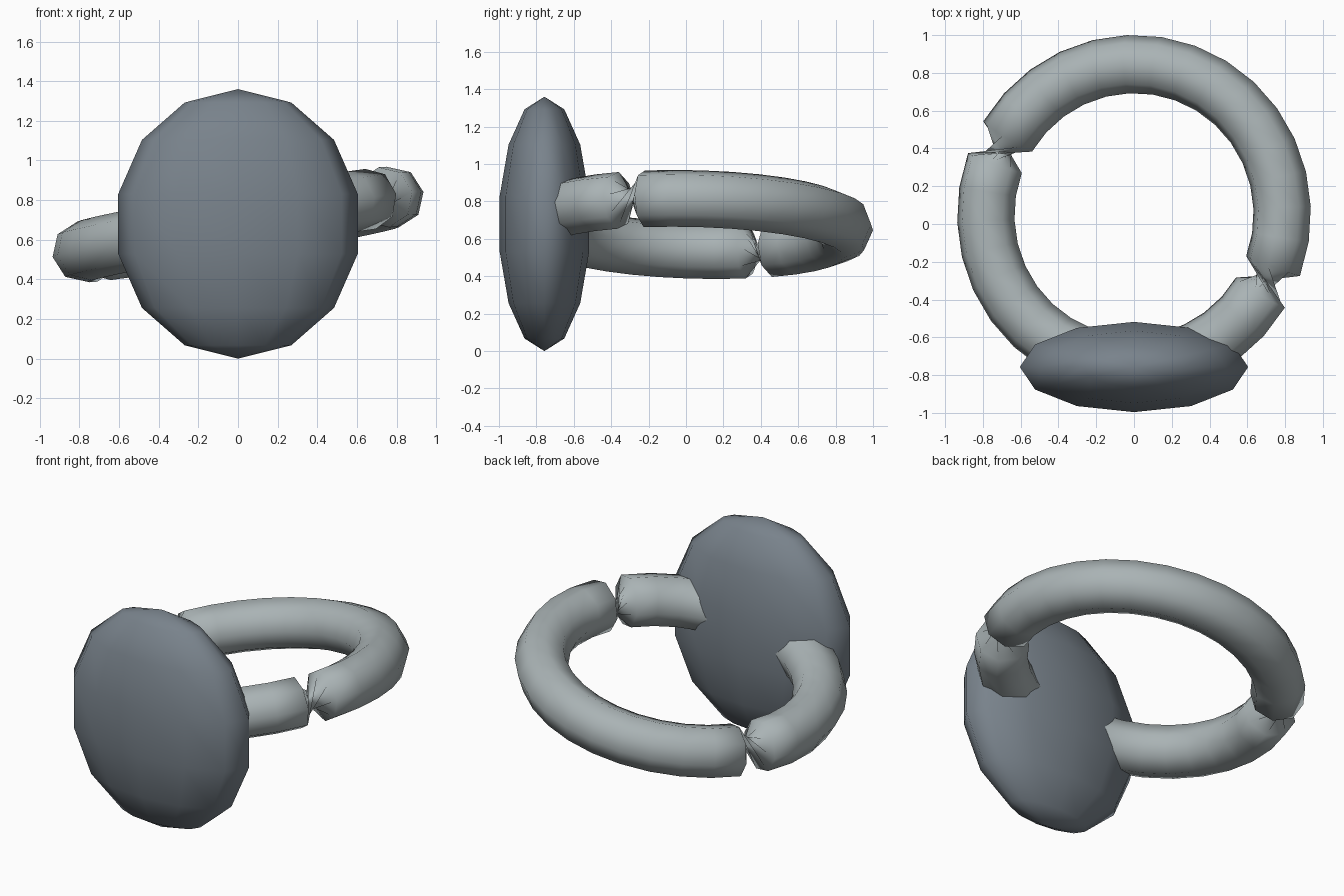
import bpy, bmesh, math
from mathutils import Matrix, Vector

if "Cube" in bpy.data.objects:
    bpy.data.objects.remove(bpy.data.objects["Cube"])


def material(name, color):
    m = bpy.data.materials.new(name)
    m.diffuse_color = (*color, 1)
    m.use_nodes = True
    m.node_tree.nodes["Principled BSDF"].inputs["Base Color"].default_value = m.diffuse_color
    return m


def add_object(name, bm, mat):
    me = bpy.data.meshes.new(name)
    for f in bm.faces:
        f.smooth = True
    bm.to_mesh(me)
    bm.free()
    me.materials.append(mat)
    ob = bpy.data.objects.new(name, me)
    bpy.context.collection.objects.link(ob)
    return ob


dark_grey = material("dark blue grey", (0.19, 0.225, 0.26))
light_grey = material("light grey", (0.40, 0.45, 0.46))

# Flattened low-poly ball that forms the face of the ring
bm = bmesh.new()
bmesh.ops.create_uvsphere(
    bm, u_segments=12, v_segments=7, radius=1,
    matrix=Matrix.Translation((0, -0.757, 0.68)) @ Matrix.Diagonal((0.62, 0.245, 0.68, 1)))
add_object("disc", bm, dark_grey)

# Tilted band with an eight-sided section, pinched by a twist at two opposite joints
SEGMENTS, SIDES = 32, 8
MAJOR, MINOR = 0.797, 0.154
TWISTS = {5: 4, 21: 3}          # segment index -> section offset
tilt = Matrix.Rotation(math.radians(-10), 3, 'Y') @ Matrix.Rotation(math.radians(-1.5), 3, 'X')
centre = Vector((0, 0.05, 0.677))

bm = bmesh.new()
loops = []
for i in range(SEGMENTS):
    t = math.radians(92.5) + math.tau * i / SEGMENTS
    loop = []
    for j in range(SIDES):
        p = math.tau * j / SIDES
        d = MAJOR + MINOR * math.cos(p)
        point = Vector((d * math.cos(t), d * math.sin(t), MINOR * math.sin(p)))
        loop.append(bm.verts.new(centre + tilt @ point))
    loops.append(loop)

for i in range(SEGMENTS):
    a, b = loops[i], loops[(i + 1) % SEGMENTS]
    s = TWISTS.get(i, 0)
    for j in range(SIDES):
        k = (j + 1) % SIDES
        a0, a1 = a[j], a[k]
        b0, b1 = b[(j + s) % SIDES], b[(k + s) % SIDES]
        if s:
            bm.faces.new((a0, b0, b1))
            bm.faces.new((a0, b1, a1))
        else:
            bm.faces.new((a0, b0, b1, a1))
bmesh.ops.reverse_faces(bm, faces=[f for f in bm.faces])
add_object("band", bm, light_grey)
